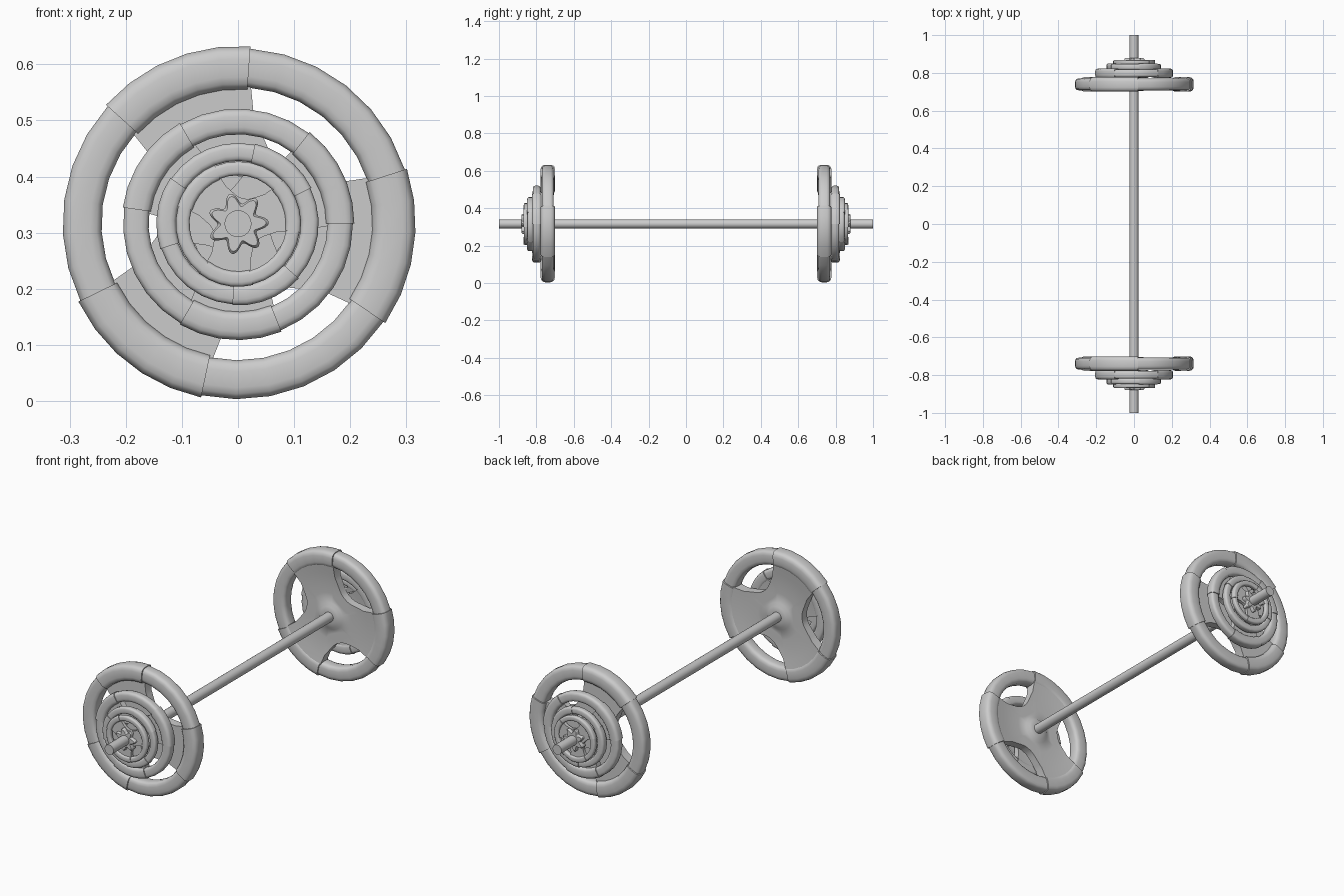
import bpy, bmesh, math

if "Cube" in bpy.data.objects:
    bpy.data.objects.remove(bpy.data.objects["Cube"])

CZ = 0.316  # height of the bar axis


def sweep(name, sections, angles, full, scale=1.0, yc=0.0):
    """Join closed (radius, y) sections set around the bar axis, mirrored to the far end."""
    bm = bmesh.new()
    rings = []
    for sec, deg in zip(sections, angles):
        a = math.radians(deg)
        rings.append([bm.verts.new((r * scale * math.cos(a), yc + y * scale,
                                    CZ + r * scale * math.sin(a))) for r, y in sec])
    n, m = len(rings), len(rings[0])
    for i in range(n if full else n - 1):
        p, q = rings[i], rings[(i + 1) % n]
        for j in range(m):
            k = (j + 1) % m
            bm.faces.new((p[j], p[k], q[k], q[j]))
    if not full:
        bm.faces.new(rings[0])
        bm.faces.new(rings[-1])
    bmesh.ops.recalc_face_normals(bm, faces=bm.faces)
    me = bpy.data.meshes.new(name)
    bm.to_mesh(me)
    bm.free()
    ob = bpy.data.objects.new(name, me)
    bpy.context.collection.objects.link(ob)
    smooth(ob)
    mod = ob.modifiers.new("other_end", 'MIRROR')
    mod.use_axis = (False, True, False)
    mod.use_mirror_merge = False
    return ob


def smooth(ob):
    bpy.ops.object.select_all(action='DESELECT')
    ob.select_set(True)
    bpy.context.view_layer.objects.active = ob
    bpy.ops.object.shade_smooth_by_angle(angle=math.radians(40))


def rounded(r0, r1, h, n=16, e=0.55):
    """Rounded-box rim section from radius r0 to r1, half thickness h."""
    pts = []
    for i in range(n):
        a = 2 * math.pi * (i + 0.5) / n
        c, s = math.cos(a), math.sin(a)
        pts.append(((r0 + r1) / 2 + (r1 - r0) / 2 * math.copysign(abs(c) ** e, c),
                    h * math.copysign(abs(s) ** e, s)))
    return pts


def web_section(rel):
    """Web section; the web is cut back beside the three hand openings."""
    d = abs(rel)
    spoke = d > 31
    rmax = 0.255 if spoke else 0.13 + 0.075 * (d / 31) ** 2.5
    radii = [0.02, 0.05, 0.065] + [0.065 + (rmax - 0.065) * t for t in (0.25, 0.5, 0.75, 1)]

    def inner(r):
        if r < 0.055:
            return 0.034
        return 0.022 + 0.012 * max(0, (r - 0.13) / 0.125) ** 1.5

    def outer(r):
        return -0.03 if r < 0.055 else -0.017
    return [(r, inner(r)) for r in radii] + [(r, outer(r)) for r in reversed(radii)]


def plate(name, scale, yc, turn):
    # rim: three grip segments alternating with three thicker solid segments
    for k in range(3):
        c = turn + 120 * k
        grip = [c - 34 + 68 * i / 6 for i in range(7)]
        sweep(name + "_grip", [rounded(0.243, 0.313, 0.032)] * 7, grip, False, scale, yc)
        solid = [c + 34 + 52 * i / 5 for i in range(6)]
        sweep(name + "_rim", [rounded(0.239, 0.317, 0.0385)] * 6, solid, False, scale, yc)
    # web with hub and hand openings
    angs = [turn + 3 * i for i in range(120)]
    secs = [web_section((a - turn + 60) % 120 - 60) for a in angs]
    sweep(name + "_web", secs, angs, True, scale, yc)


# four plates, largest innermost
plate("large_plate", 1.0, -0.739, 52)
plate("medium_plate", 0.655, -0.798, 86)
plate("small_plate", 0.46, -0.832, 112)
plate("smallest_plate", 0.355, -0.856, 78)

# star-shaped locking nut
angs = [360 * i / 84 for i in range(84)]
secs = []
for a in angs:
    r = 0.0455 + 0.0095 * math.cos(math.radians(7 * (a - 105)))
    secs.append([(0.02, -0.85), (r, -0.85), (r, -0.874), (r - 0.005, -0.879), (0.02, -0.879)])
sweep("star_nut", secs, angs, True)

# bar
bpy.ops.mesh.primitive_cylinder_add(vertices=24, radius=0.024, depth=2.0,
                                    location=(0, 0, CZ), rotation=(math.pi / 2, 0, 0))
bar = bpy.context.object
bar.name = "bar"
smooth(bar)
